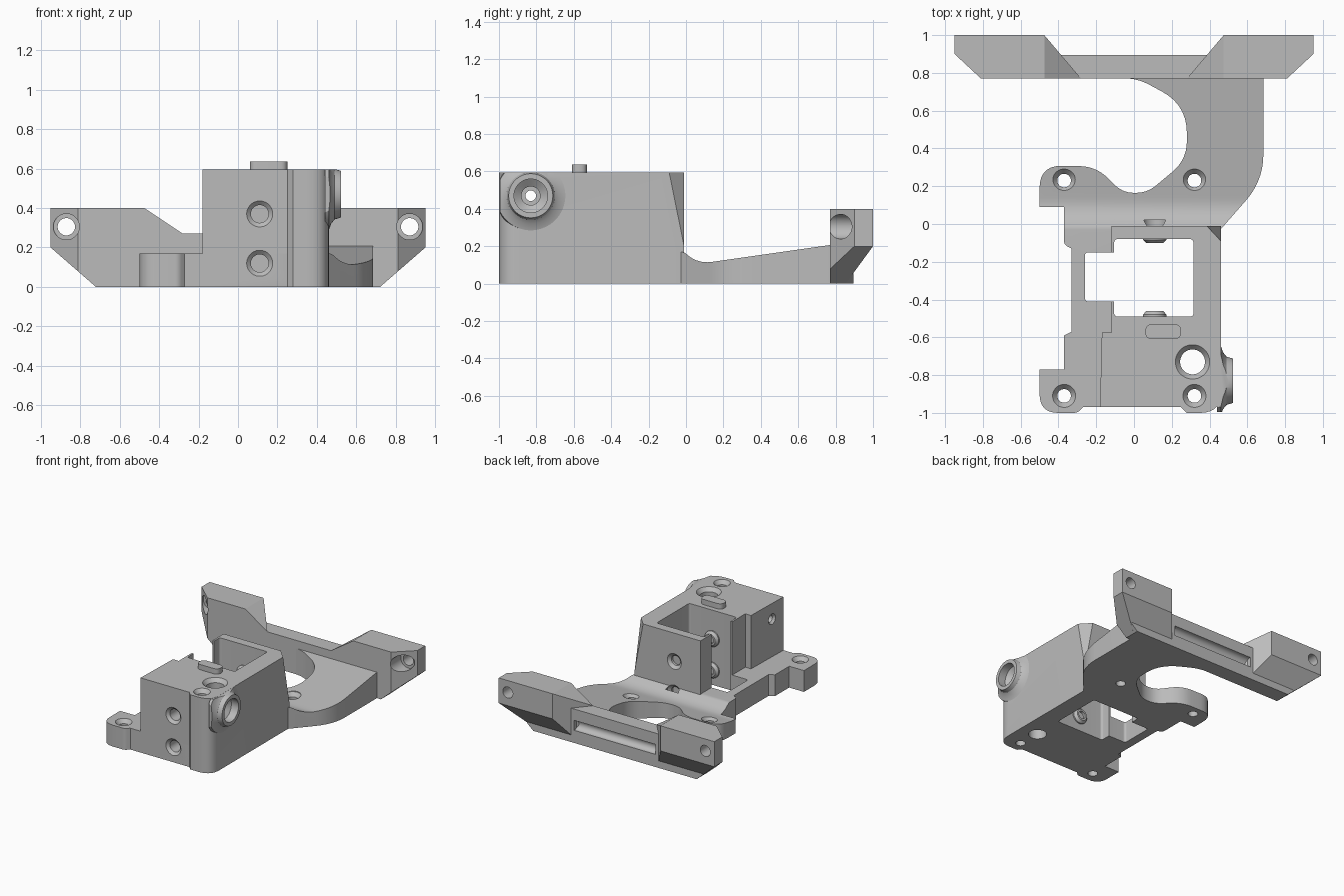
import bpy, bmesh, math
from mathutils import Vector

if "Cube" in bpy.data.objects:
    bpy.data.objects.remove(bpy.data.objects["Cube"], do_unlink=True)

grey = bpy.data.materials.new("plain grey")
grey.use_nodes = True
grey.diffuse_color = (0.5, 0.5, 0.5, 1)
grey.node_tree.nodes["Principled BSDF"].inputs["Base Color"].default_value = (0.5, 0.5, 0.5, 1)

AXES = {"X": lambda a, b, t: (t, a, b),
        "Y": lambda a, b, t: (a, t, b),
        "Z": lambda a, b, t: (a, b, t)}


def make(name, bm):
    bmesh.ops.recalc_face_normals(bm, faces=bm.faces[:])
    mesh = bpy.data.meshes.new(name)
    bm.to_mesh(mesh)
    bm.free()
    mesh.materials.append(grey)
    obj = bpy.data.objects.new(name, mesh)
    bpy.context.collection.objects.link(obj)
    return obj


def rounded(corners, steps=7):
    """Outline whose corners (x, y, trim) are rounded off by the trim length."""
    out = []
    for i, c in enumerate(corners):
        p = Vector(c[:2])
        trim = c[2] if len(c) > 2 else 0
        if not trim:
            out.append(p)
            continue
        a = p + (Vector(corners[i - 1][:2]) - p).normalized() * trim
        b = p + (Vector(corners[(i + 1) % len(corners)][:2]) - p).normalized() * trim
        for k in range(steps + 1):
            s = k / steps
            out.append(a * (1 - s) ** 2 + p * 2 * s * (1 - s) + b * s * s)
    return out


def loft(name, rings, axis):
    bm = bmesh.new()
    loops = [[bm.verts.new(AXES[axis](a, b, t)) for a, b in pts] for pts, t in rings]
    n = len(loops[0])
    for lo, hi in zip(loops, loops[1:]):
        for i in range(n):
            bm.faces.new((lo[i], lo[(i + 1) % n], hi[(i + 1) % n], hi[i]))
    bm.faces.new(loops[0][::-1])
    bm.faces.new(loops[-1])
    return make(name, bm)


def prism(name, corners, lo, hi, axis="Z"):
    pts = rounded(corners)
    return loft(name, [(pts, lo), (pts, hi)], axis)


def lathe(name, centre, profile, axis="Z", sides=32):
    """Turned solid from (radius, position along axis) pairs."""
    turn = [2 * math.pi * (i + 0.5) / sides for i in range(sides)]
    rings = [([(centre[0] + r * math.cos(a), centre[1] + r * math.sin(a)) for a in turn], t)
             for r, t in profile]
    return loft(name, rings, axis)


def slice_off(obj, point, normal):
    """Remove everything on the normal side of a plane and close the cut."""
    bm = bmesh.new()
    bm.from_mesh(obj.data)
    cut = bmesh.ops.bisect_plane(bm, geom=bm.verts[:] + bm.edges[:] + bm.faces[:], dist=1e-5,
                                 plane_co=point, plane_no=normal, clear_outer=True)
    edges = [e for e in cut["geom_cut"] if isinstance(e, bmesh.types.BMEdge)]
    bmesh.ops.holes_fill(bm, edges=edges, sides=0)
    bmesh.ops.recalc_face_normals(bm, faces=bm.faces[:])
    bm.to_mesh(obj.data)
    bm.free()


def carve(obj, tools, operation="DIFFERENCE"):
    for tool in tools:
        mod = obj.modifiers.new("carve", "BOOLEAN")
        mod.object, mod.operation, mod.solver = tool, operation, "EXACT"
    deps = bpy.context.evaluated_depsgraph_get()
    mesh = bpy.data.meshes.new_from_object(obj.evaluated_get(deps))
    obj.modifiers.clear()
    obj.data = mesh


# Base plate with ears and sweeping arm
base = prism("base_plate", [
    (-.5, -1, .1), (-.3, -1, .02), (-.27, -.97), (.3, -.97), (.44, -.9), (.44, -.05),
    (.685, .23, .14), (.685, .8), (-.08, .8), (-.08, .775), (.03, .765, .06),
    (.28, .63, .15), (.28, .34, .1), (.07, .165, .06), (-.06, .165, .06),
    (-.2, .305, .09), (-.5, .31, .12), (-.5, .09), (-.37, .09), (-.37, -.11, .02),
    (-.33, -.13), (-.33, -.57), (-.37, -.59), (-.37, -.77), (-.5, -.77)], 0, .4)
side_shape = prism("side_shape", [
    (-1.1, -.1), (.9, -.1), (.9, .225), (.06, .105, .08), (-.01, .17, .02), (-1.1, .17)],
    -1, 1, "X")
carve(base, [side_shape], "INTERSECT")

# Upright block with a leaning rear corner
block = prism("upright_block", [
    (-.18, -.97), (.25, -.97), (.28, -1), (.46, -1, .11), (.46, -.01),
    (-.12, -.01), (-.12, -.575), (-.17, -.575)], 0, .595)
a, b, c = Vector((.46, -.09, .595)), Vector((.385, -.01, .595)), Vector((.46, -.01, .2))
normal = (b - a).cross(c - a)
slice_off(block, a, normal if normal.x > 0 else -normal)

# Flared side boss, flush with the block top
boss = lathe("side_boss", (-.83, .47),
             [(.19, .44), (.185, .46), (.15, .472), (.128, .49), (.118, .523)], "X", 48)
slice_off(boss, (0, 0, .594), (0, 0, 1))
slice_off(boss, (0, -.995, 0), (0, -1, 0))

# Alignment tab on the block top
prism("top_tab", [(.06, -.61, .039), (.25, -.61, .039), (.25, -.53, .039), (.06, -.53, .039)],
      .58, .637)

# Rear cross bar
bar = prism("rear_bar", [(-.72, 0), (.72, 0), (.776, .05), (.45, .27), (-.45, .27), (-.776, .05)],
            .77, .895, "Y")
groove = lathe("groove", (.89, .14), [(.04, -.36), (.04, .36)], "X")
carve(bar, [groove])

# Faceted bar ends with mounting holes
ends = []
for side, label in ((1, "left"), (-1, "right")):
    end = prism(label + "_bar_end", [(side * .95, .77), (side * .95, 1), (side * .2, 1),
                                     (side * .2, .77)], 0, .4)
    for point, direction in (((.95, 0, .2), (.2, 0, -.23)), ((.95, .9, 0), (.13, -.14, 0)),
                             ((0, 1, .2), (0, .15, -.11)), ((.475, 0, .4), (-.13, 0, .195)),
                             ((.475, 1, 0), (-.23, .195, 0))):
        slice_off(end, (side * point[0], *point[1:]), (side * direction[0], *direction[1:]))
    hole = lathe("bar_hole", (side * .87, .305),
                 [(.066, .7), (.066, .9), (.044, .9), (.044, 1.1)], "Y")
    carve(end, [hole])
    ends.append(hole)

# Openings: window, vertical screw holes, front, rear and side holes
window = prism("window", [
    (-.26, -.41, .02), (-.105, -.41), (-.105, -.49, .02), (.315, -.49, .02),
    (.315, -.08, .02), (-.105, -.08, .02), (-.105, -.15), (-.26, -.15, .02)], -.1, 1)
upright = []
for x, y, r, top in ((-.37, .23, .036, .132), (.32, .23, .036, .132), (-.37, -.91, .036, .17),
                     (.32, -.91, .036, .595), (.31, -.73, .066, .595)):
    upright.append(lathe("screw_hole", (x, y), [(r, -.1), (r, top - .03), (r + .025, top),
                                                (r + .025, top + .2)]))
level = []
for z in (.37, .12):
    level.append(lathe("front_hole", (.11, z), [(.066, -1.1), (.066, -.97), (.045, -.95),
                                                (.045, -.62)], "Y"))
    level.append(lathe("rear_hole", (.11, z), [(.04, -.05), (.04, -.03), (.062, -.01),
                                               (.062, .02)], "Y"))
cross_hole = lathe("cross_hole", (-.83, .47), [(.045, -.3), (.045, -.18), (.028, -.16),
                                               (.028, .36), (.05, .36), (.05, .43),
                                               (.09, .46), (.09, .6)], "X")

carve(base, [window] + upright + level)
carve(block, [window] + upright + level + [cross_hole])
carve(boss, [cross_hole, upright[3], upright[4]])

# Raised rings on the inner walls of the window
for z, label in ((.37, "upper"), (.12, "lower")):
    pit = lathe("pit", (.11, z), [(.03, -.48), (.03, -.09)], "Y")
    for wall, tip, where in ((-.5, -.46, "front"), (-.07, -.1, "rear")):
        ring = lathe(f"{label}_{where}_ring", (.11, z),
                     [(.062, wall), (.062, (wall + tip) / 2), (.045, tip)], "Y")
        carve(ring, [pit])
    bpy.data.objects.remove(pit, do_unlink=True)

# Discard the cutters
for tool in [side_shape, groove, window, cross_hole] + ends + upright + level:
    bpy.data.objects.remove(tool, do_unlink=True)

# Smooth the curved faces, keep the edges sharp
bpy.ops.object.select_all(action="DESELECT")
for obj in bpy.context.collection.objects:
    if obj.type == "MESH" and grey.name in obj.data.materials:
        obj.select_set(True)
        bpy.context.view_layer.objects.active = obj
bpy.ops.object.shade_smooth_by_angle(angle=math.radians(30))
